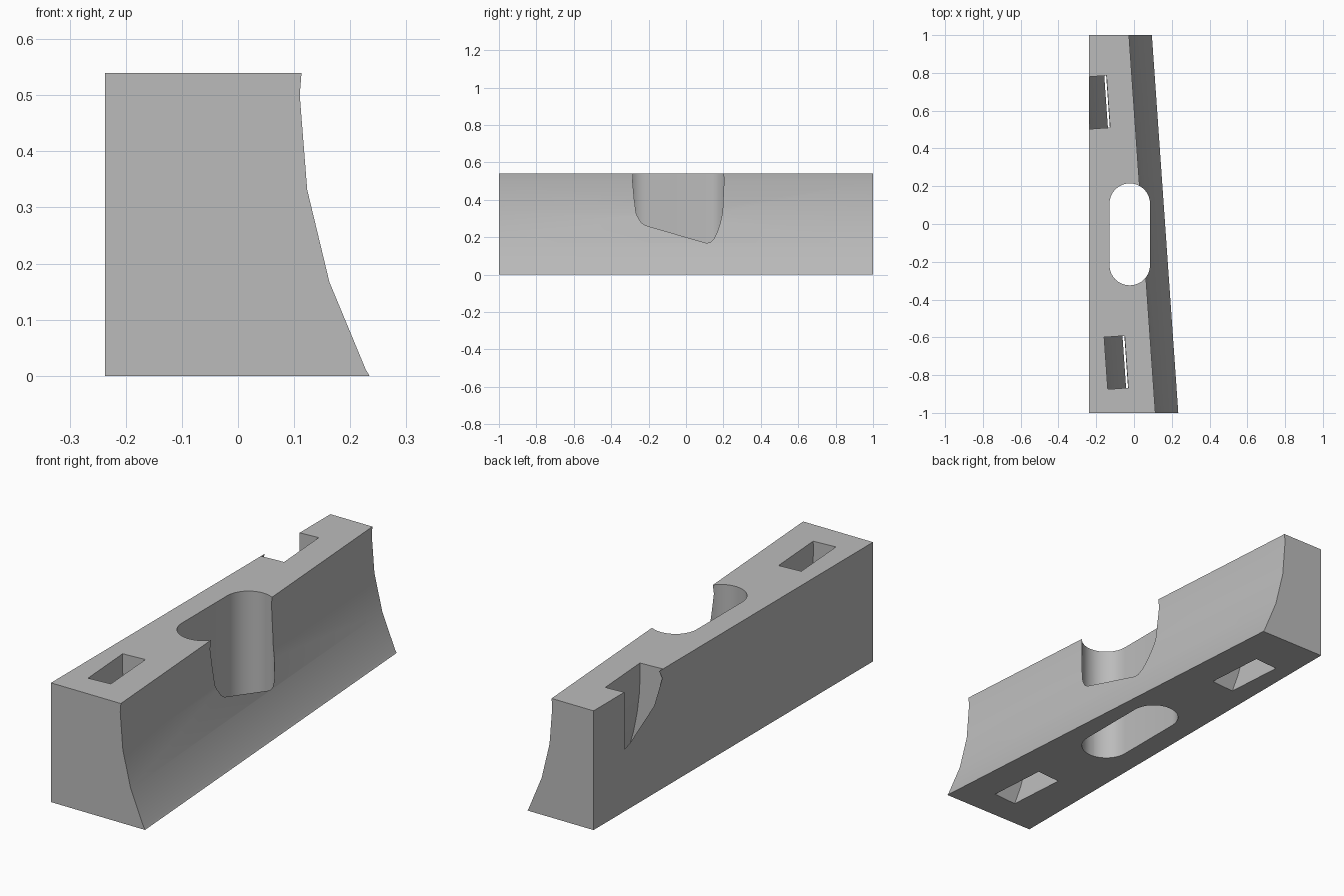
import bpy, bmesh
from math import radians, sin, cos
from mathutils import Vector, Matrix

HEIGHT = 0.54
TILT = Matrix.Rotation(radians(4), 4, 'Z')   # the pipe axis runs slightly askew
AXIS_X, AXIS_Z = 1.117, 0.5                  # pipe centre beside the block

cube = bpy.data.objects.get("Cube")
if cube:
    bpy.data.objects.remove(cube, do_unlink=True)

grey = bpy.data.materials.new("plain_grey")
grey.use_nodes = True
colour = (0.5, 0.5, 0.5, 1)
grey.diffuse_color = colour
grey.node_tree.nodes["Principled BSDF"].inputs["Base Color"].default_value = colour


def prism(name, outline, sweep, matrix=Matrix()):
    """Extrude a closed outline along a vector."""
    bm = bmesh.new()
    face = bm.faces.new([bm.verts.new(p) for p in outline])
    ext = bmesh.ops.extrude_face_region(bm, geom=[face])
    moved = [v for v in ext["geom"] if isinstance(v, bmesh.types.BMVert)]
    bmesh.ops.translate(bm, verts=moved, vec=Vector(sweep))
    bmesh.ops.recalc_face_normals(bm, faces=bm.faces)
    bm.transform(matrix)
    mesh = bpy.data.meshes.new(name)
    bm.to_mesh(mesh)
    bm.free()
    mesh.materials.append(grey)
    obj = bpy.data.objects.new(name, mesh)
    bpy.context.collection.objects.link(obj)
    return obj


def arc(radius, y, step, count):
    """Points around the pipe axis, on the side facing the block."""
    angles = [radians(180 + step * i) for i in range(-count, count + 1)]
    return [(AXIS_X + radius * cos(a), y, AXIS_Z + radius * sin(a)) for a in angles]


# Main block
block = prism("saddle_block",
              [(-0.237, -1, 0), (0.3, -1, 0), (0.3, 1, 0), (-0.237, 1, 0)],
              (0, 0, HEIGHT))

# Concave pipe seat along the right side
cutters = [prism("pipe_cutter", arc(1.077, -1.5, 9, 10), (0, 3, 0), TILT)]

# Curved strap slots concentric with the pipe
for y0, y1 in ((-0.863, -0.587), (0.518, 0.794)):
    shell = arc(1.318, y0, 4.5, 8) + arc(1.209, y0, 4.5, 8)[::-1]
    cutters.append(prism("strap_cutter", shell, (0, y1 - y0, 0), TILT))

# Upright round-ended slot
stadium = []
for start, cy in ((0, 0.1075), (180, -0.2175)):
    for i in range(17):
        a = radians(start + 180 * i / 16)
        stadium.append((-0.0225 + 0.1075 * cos(a), cy + 0.1075 * sin(a), -0.2))
cutters.append(prism("slot_cutter", stadium, (0, 0, 1)))

# Cut everything out of the block
bpy.ops.object.select_all(action='DESELECT')
bpy.context.view_layer.objects.active = block
block.select_set(True)
for cutter in cutters:
    mod = block.modifiers.new("cut", 'BOOLEAN')
    mod.operation = 'DIFFERENCE'
    mod.solver = 'EXACT'
    mod.object = cutter
    bpy.ops.object.modifier_apply(modifier=mod.name)
    bpy.data.objects.remove(cutter, do_unlink=True)

bpy.ops.object.shade_smooth_by_angle(angle=radians(30))
